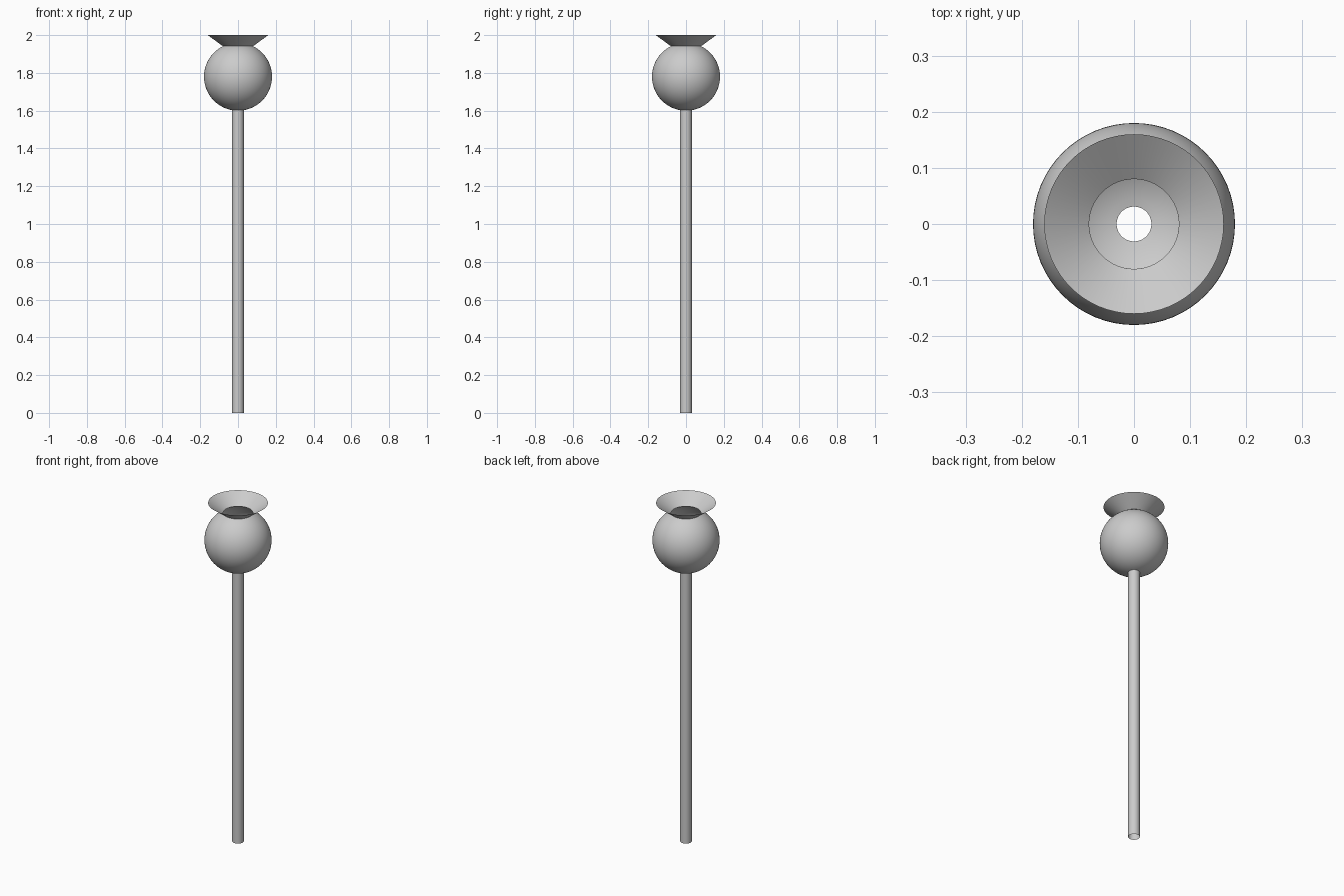
import bpy, bmesh, math

if "Cube" in bpy.data.objects:
    bpy.data.objects.remove(bpy.data.objects["Cube"])

SIDES = 64
TUBE_R, BULB_R, NECK_R, RIM_R = 0.031, 0.18, 0.08, 0.16
BULB_Z = 1.78


def lathe(name, profile):
    """Open thin surface made by spinning (radius, z) points about z."""
    bm = bmesh.new()
    rings = []
    for r, z in profile:
        rings.append([bm.verts.new((r * math.cos(2 * math.pi * i / SIDES),
                                    r * math.sin(2 * math.pi * i / SIDES), z))
                      for i in range(SIDES)])
    for low, high in zip(rings, rings[1:]):
        for i in range(SIDES):
            j = (i + 1) % SIDES
            bm.faces.new((low[i], low[j], high[j], high[i]))
    mesh = bpy.data.meshes.new(name)
    bm.to_mesh(mesh)
    bm.free()
    obj = bpy.data.objects.new(name, mesh)
    bpy.context.collection.objects.link(obj)
    bpy.ops.object.select_all(action='DESELECT')
    obj.select_set(True)
    bpy.context.view_layer.objects.active = obj
    bpy.ops.object.shade_smooth_by_angle(angle=math.radians(30))
    return obj


# Bulb arc runs from the tube opening up to the neck opening
start = -math.acos(TUBE_R / BULB_R)
end = math.acos(NECK_R / BULB_R)
STEPS = 32
angles = [start + (end - start) * k / STEPS for k in range(STEPS + 1)]
bulb = [(BULB_R * math.cos(a), BULB_Z + BULB_R * math.sin(a)) for a in angles]

# Long hollow stem, open at both ends
lathe("stem_tube", [(TUBE_R, 0.0), bulb[0]])
# Hollow round bulb
lathe("bulb", bulb)
# Flared funnel mouth
lathe("funnel_mouth", [bulb[-1], (RIM_R, 2.0)])
